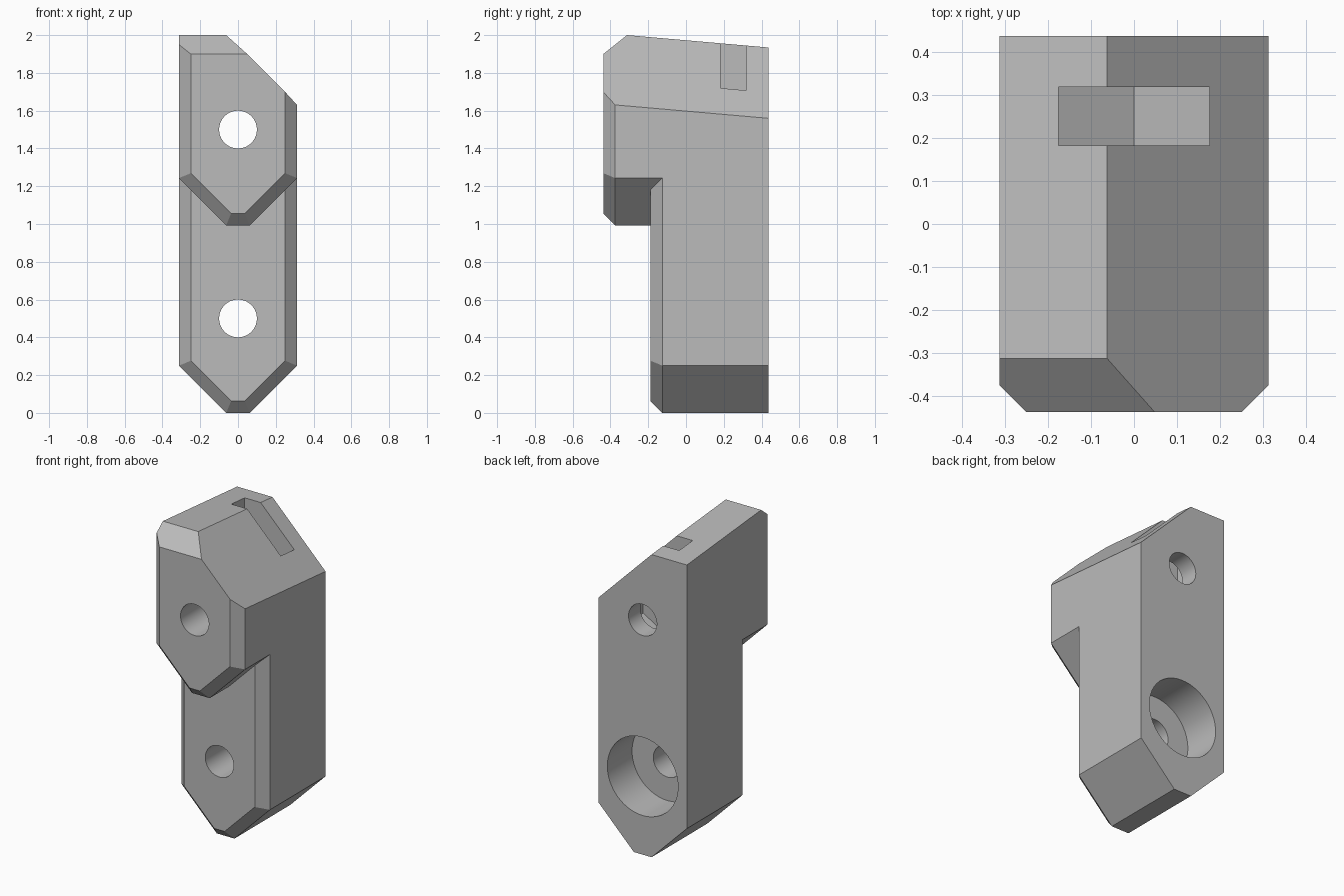
import bpy, bmesh, math
from mathutils import Vector

if "Cube" in bpy.data.objects:
    bpy.data.objects.remove(bpy.data.objects["Cube"])

W, BACK, CH = 0.3125, 0.4375, 0.0625   # half width, back plane, front chamfer
TILT = math.tan(math.radians(5))       # backward fall of the top

grey = bpy.data.materials.new("light grey")
grey.diffuse_color = (0.5, 0.5, 0.5, 1)
grey.use_nodes = True
grey.node_tree.nodes["Principled BSDF"].inputs["Base Color"].default_value = grey.diffuse_color


def loft(name, rings):
    """Closed solid through matching rings of points."""
    bm = bmesh.new()
    loops = [[bm.verts.new(p) for p in ring] for ring in rings]
    n = len(loops[0])
    for a, b in zip(loops, loops[1:]):
        for i in range(n):
            j = (i + 1) % n
            bm.faces.new((a[i], a[j], b[j], b[i]))
    bm.faces.new(loops[0])
    bm.faces.new(loops[-1])
    bmesh.ops.recalc_face_normals(bm, faces=bm.faces)
    me = bpy.data.meshes.new(name)
    bm.to_mesh(me)
    bm.free()
    me.materials.append(grey)
    ob = bpy.data.objects.new(name, me)
    bpy.context.collection.objects.link(ob)
    return ob


def block(name, front, bottom):
    """Column with a V-shaped foot and a chamfered front."""
    def ring(y, inset):
        k = inset * math.tan(math.pi / 8)
        w, f = W - inset, 0.0625 - k
        z0, z1 = bottom + inset, bottom + 0.25 + k
        pts = [(-f, z0), (f, z0), (w, z1), (w, 2.3), (-w, 2.3), (-w, z1)]
        return [(x, y, z) for x, z in pts]
    return loft(name, [ring(front, CH), ring(front + CH, 0), ring(BACK, 0)])


def cylinder(name, z, r, y0, y1, n=64):
    circle = [(r * math.cos(i * math.tau / n), z + r * math.sin(i * math.tau / n))
              for i in range(n)]
    return loft(name, [[(x, y, h) for x, h in circle] for y in (y0, y1)])


def boolean(target, other, operation):
    mod = target.modifiers.new(other.name, 'BOOLEAN')
    mod.object, mod.operation, mod.solver = other, operation, 'EXACT'
    other.hide_render = True
    bpy.context.view_layer.objects.active = target
    bpy.ops.object.modifier_apply(modifier=mod.name)
    bpy.data.objects.remove(other)


# Body: lower column joined with the overhanging upper block
body = block("bracket_body", -0.1875, 0)
boolean(body, block("upper_block", -BACK, 0.993), 'UNION')

# Top: tilted flat, 45 degree side slope and front bevel
bm = bmesh.new()
bm.from_mesh(body.data)
bmesh.ops.remove_doubles(bm, verts=bm.verts, dist=1e-5)
corner = Vector((-0.0625, -0.3125, 2))
for normal in ((0, TILT, 1), (1, TILT, 1), (0, -0.1, 0.125)):
    cut = bmesh.ops.bisect_plane(
        bm, geom=bm.verts[:] + bm.edges[:] + bm.faces[:], dist=1e-6,
        plane_co=corner, plane_no=Vector(normal).normalized(), clear_outer=True)
    edges = [e for e in bm.edges if e.is_boundary]
    bmesh.ops.edgeloop_fill(bm, edges=edges)
bmesh.ops.dissolve_limit(bm, angle_limit=0.01, verts=bm.verts, edges=bm.edges)
bmesh.ops.recalc_face_normals(bm, faces=bm.faces)
bm.to_mesh(body.data)
bm.free()

# Bolt holes and the large counterbore at the back
boolean(body, cylinder("upper_hole", 1.5, 0.1, -0.6, 0.6), 'DIFFERENCE')
boolean(body, cylinder("lower_hole", 0.5, 0.1, -0.6, 0.6), 'DIFFERENCE')
boolean(body, cylinder("counterbore", 0.5, 0.25, 0.1875, 0.6), 'DIFFERENCE')

# Nut slot dropping from the top, with a pointed floor
s = 0.175
t = s / math.sqrt(3)
slot = [(0, 1.5 - 2 * t), (s, 1.5 - t), (s, 2.2), (-s, 2.2), (-s, 1.5 - t)]
boolean(body, loft("nut_slot", [[(x, y, z) for x, z in slot] for y in (0.182, 0.318)]),
        'DIFFERENCE')

bpy.ops.object.select_all(action='DESELECT')
body.select_set(True)
bpy.context.view_layer.objects.active = body
bpy.ops.object.shade_smooth_by_angle(angle=math.radians(20))
